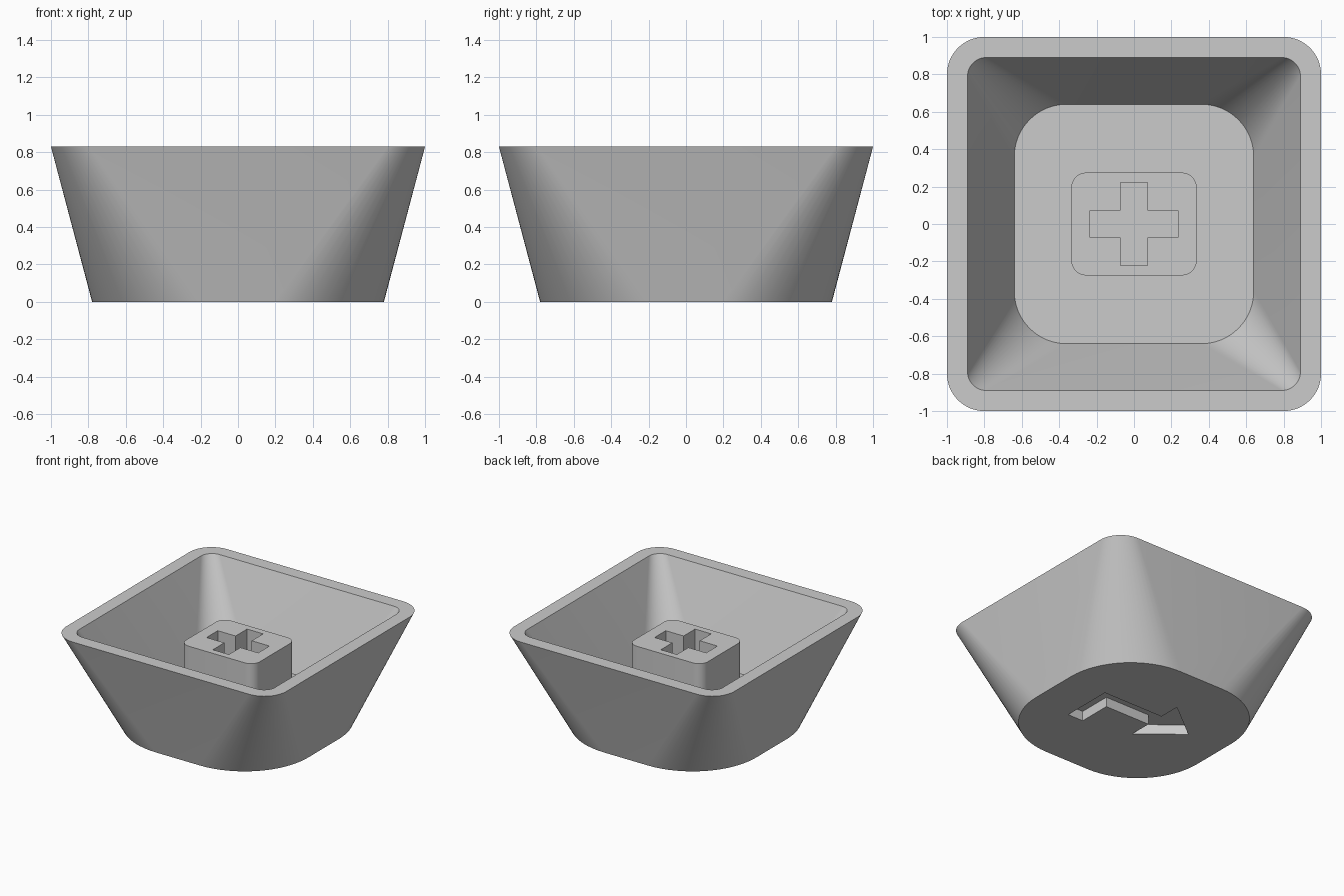
import bpy, bmesh
from math import sin, cos, pi

cube = bpy.data.objects.get("Cube")
if cube:
    bpy.data.objects.remove(cube, do_unlink=True)

grey = bpy.data.materials.new("grey_plastic")
grey.use_nodes = True
COLOUR = (0.6, 0.6, 0.6, 1)
grey.diffuse_color = COLOUR
grey.node_tree.nodes["Principled BSDF"].inputs["Base Color"].default_value = COLOUR

HEIGHT, FLOOR, STEM_TOP = 0.83, 0.17, 0.665


def rounded(hx, hy, r, steps=16):
    """Counter-clockwise outline of a rounded rectangle."""
    pts = []
    for q, (sx, sy) in enumerate([(1, 1), (-1, 1), (-1, -1), (1, -1)]):
        for i in range(steps + 1):
            a = (q + i / steps) * pi / 2
            pts.append((sx * (hx - r) + r * cos(a), sy * (hy - r) + r * sin(a)))
    return pts


def loft(name, rings):
    """Closed solid through a list of (outline, z) rings."""
    bm = bmesh.new()
    loops = [[bm.verts.new((x, y, z)) for x, y in pts] for pts, z in rings]
    for low, high in zip(loops, loops[1:]):
        n = len(low)
        for i in range(n):
            j = (i + 1) % n
            bm.faces.new((low[i], low[j], high[j], high[i]))
    bm.faces.new(loops[0][::-1])
    bm.faces.new(loops[-1])
    bmesh.ops.recalc_face_normals(bm, faces=bm.faces)
    mesh = bpy.data.meshes.new(name)
    bm.to_mesh(mesh)
    bm.free()
    obj = bpy.data.objects.new(name, mesh)
    bpy.context.collection.objects.link(obj)
    mesh.materials.append(grey)
    return obj


def carve(obj, cutter):
    """Cut the cutter out of obj, then shade it smooth with sharp edges."""
    mod = obj.modifiers.new("carve", "BOOLEAN")
    mod.operation, mod.solver, mod.object = "DIFFERENCE", "EXACT", cutter
    bpy.ops.object.select_all(action="DESELECT")
    bpy.context.view_layer.objects.active = obj
    obj.select_set(True)
    bpy.ops.object.modifier_apply(modifier=mod.name)
    bpy.data.objects.remove(cutter, do_unlink=True)
    bpy.ops.object.shade_smooth_by_angle(angle=pi / 6)


# Hollow tapered shell: up the outside, over the rim, down to the inner floor
shell = loft("shell", [
    (rounded(0.78, 0.78, 0.58), 0),
    (rounded(1.0, 1.0, 0.2), HEIGHT),
    (rounded(0.89, 0.89, 0.1), HEIGHT),
    (rounded(0.64, 0.64, 0.28), FLOOR),
])

# Bent arrow engraved in the underside
arrow = [(0.43, -0.25), (0.43, 0.175), (-0.12, 0.175), (-0.12, 0.355), (-0.445, 0.1),
         (-0.12, -0.16), (-0.12, 0.025), (0.29, 0.025), (0.29, -0.25)]
carve(shell, loft("arrow_cutter", [(arrow, -0.1), (arrow, 0.08)]))

# Mounting stem with a cross-shaped socket
block = rounded(0.335, 0.275, 0.08, 8)
stem = loft("stem", [(block, FLOOR - 0.02), (block, STEM_TOP)])
w, ax, ay = 0.073, 0.235, 0.222
cross = [(ax, -w), (ax, w), (w, w), (w, ay), (-w, ay), (-w, w),
         (-ax, w), (-ax, -w), (-w, -w), (-w, -ay), (w, -ay), (w, -w)]
carve(stem, loft("cross_cutter", [(cross, FLOOR + 0.02), (cross, STEM_TOP + 0.1)]))
